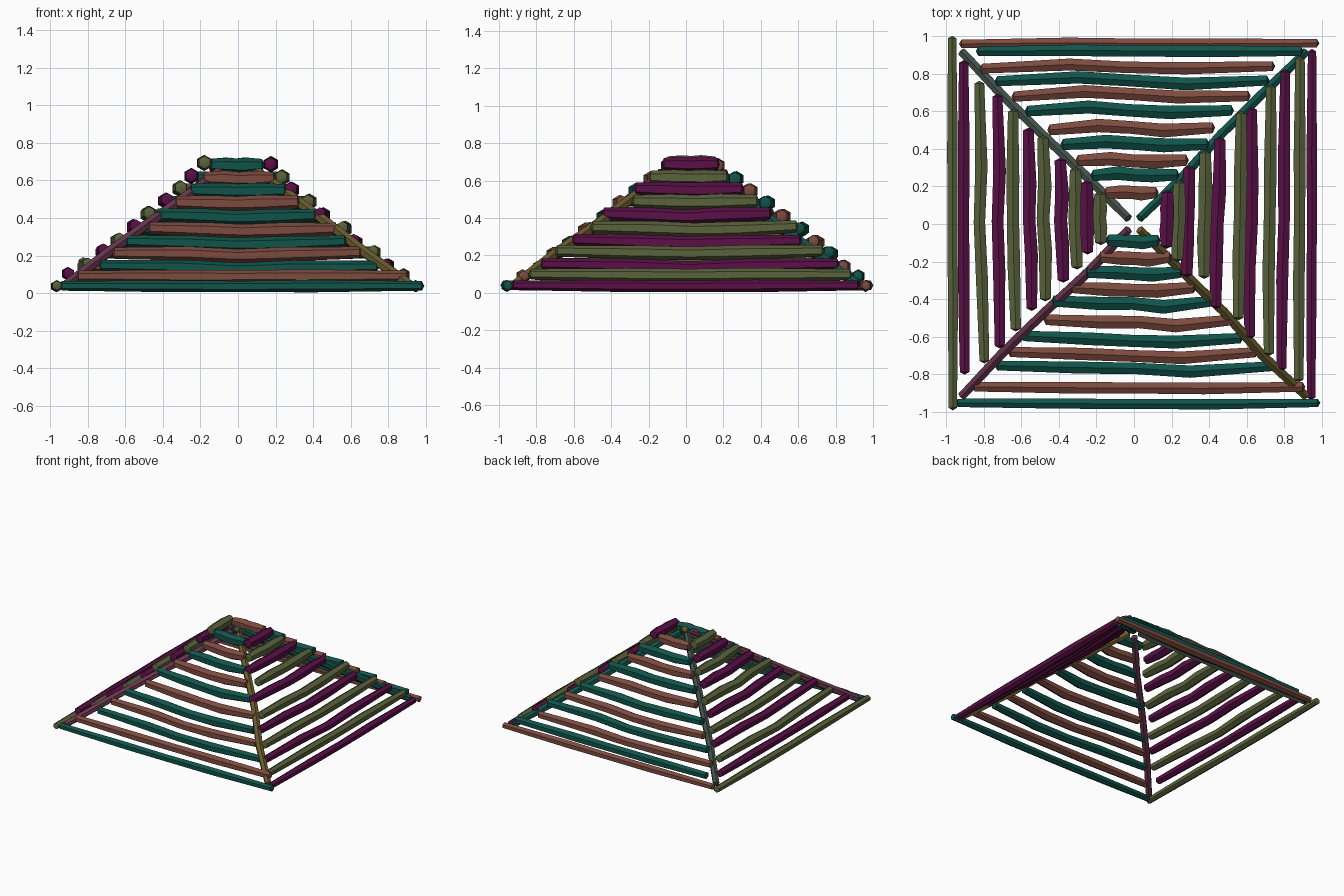
import bpy, bmesh, math, random
from mathutils import Vector

if "Cube" in bpy.data.objects:
    bpy.data.objects.remove(bpy.data.objects["Cube"])

random.seed(4)


def paint(name, rgb):
    m = bpy.data.materials.new(name)
    m.diffuse_color = (*rgb, 1)
    m.use_nodes = True
    m.node_tree.nodes["Principled BSDF"].inputs["Base Color"].default_value = m.diffuse_color
    return m


TEAL = paint("teal", (0.005, 0.088, 0.068))
BROWN = paint("red brown", (0.205, 0.07, 0.05))
PLUM = paint("plum", (0.105, 0.005, 0.064))
OLIVE = paint("olive", (0.103, 0.125, 0.045))
MAUVE = paint("mauve", (0.145, 0.038, 0.08))
OCHRE = paint("ochre", (0.141, 0.105, 0.025))
GREY = paint("grey green", (0.053, 0.078, 0.064))


def log(name, points, radii, mat, sides=6):
    """Rough hewn stick: rings along a path, closed by blunt points."""
    bm = bmesh.new()
    pts = [Vector(p) for p in points]
    axis = (pts[-1] - pts[0]).normalized()
    u = axis.cross(Vector((0, 0, 1))).normalized()
    v = u.cross(axis)
    rings = []
    for p, r in zip(pts, radii):
        ring = []
        for i in range(sides):
            a = 2 * math.pi * (i + 0.5) / sides
            ring.append(bm.verts.new(p + r * (u * math.cos(a) + v * math.sin(a))))
        rings.append(ring)
    for r0, r1 in zip(rings, rings[1:]):
        for i in range(sides):
            j = (i + 1) % sides
            bm.faces.new((r0[i], r0[j], r1[j], r1[i]))
    for ring, p, s in ((rings[0], pts[0], -1), (rings[-1], pts[-1], 1)):
        tip = bm.verts.new(p + axis * s * 0.014)
        for i in range(sides):
            bm.faces.new((ring[i], ring[(i + 1) % sides], tip))
    bmesh.ops.recalc_face_normals(bm, faces=bm.faces)
    me = bpy.data.meshes.new(name)
    bm.to_mesh(me)
    bm.free()
    me.materials.append(mat)
    ob = bpy.data.objects.new(name, me)
    bpy.context.collection.objects.link(ob)
    bpy.context.view_layer.objects.active = ob
    ob.select_set(True)
    bpy.ops.object.shade_smooth_by_angle(angle=math.radians(35))
    ob.select_set(False)


# Height of the eleven courses, shared by all four slopes
HEIGHTS = [0.04, 0.09, 0.14, 0.21, 0.27, 0.34, 0.41, 0.48, 0.545, 0.61, 0.68]


def slope(name, along_x, rows, mats, bend, lift=0.0):
    """Rows of (offset from centre, start, end), bottom course first."""
    for k, (d, a, b) in enumerate(rows):
        r = 0.030 if k == 0 else 0.033 + 0.001 * min(k, 7)
        z = HEIGHTS[k] + (lift if k else -0.002)
        scale = 0.25 if k < 2 else min(1, (b - a) / 1.1)
        pts, radii = [], []
        for i, t in enumerate((0, 0.3, 0.5, 0.7, 1)):
            q = d + scale * (bend[i] + random.uniform(-0.006, 0.006))
            s = a + 0.012 + (b - a - 0.024) * t
            h = z + scale * ((0.006, -0.002, -0.01, -0.004, 0.004)[i]
                             + random.uniform(-0.004, 0.004))
            pts.append((s, q, h) if along_x else (q, s, h))
            radii.append(r * (0.85, 1.05, 1, 1.08, 0.85)[i])
        log(f"{name}_log_{k + 1}", pts, radii, mats[k % 2])


# Front slope
slope("front", True, [
    (-0.955, -0.95, 0.99), (-0.87, -0.86, 0.91), (-0.765, -0.74, 0.75),
    (-0.695, -0.67, 0.66), (-0.61, -0.60, 0.58), (-0.52, -0.48, 0.53),
    (-0.42, -0.44, 0.42), (-0.345, -0.34, 0.33), (-0.26, -0.26, 0.26),
    (-0.18, -0.19, 0.20), (-0.09, -0.15, 0.14)],
    (TEAL, BROWN), (0.014, -0.002, -0.008, -0.022, 0.008))

# Back slope
slope("back", True, [
    (0.96, -0.93, 0.985), (0.92, -0.84, 0.90), (0.83, -0.82, 0.75),
    (0.755, -0.74, 0.72), (0.68, -0.65, 0.62), (0.595, -0.58, 0.53),
    (0.505, -0.46, 0.43), (0.42, -0.39, 0.40), (0.335, -0.31, 0.29),
    (0.26, -0.23, 0.24), (0.165, -0.16, 0.13)],
    (BROWN, TEAL), (0.0, 0.022, 0.008, -0.006, 0.004))

# Right slope
slope("right", False, [
    (0.945, -0.935, 0.93), (0.88, -0.84, 0.89), (0.795, -0.78, 0.82),
    (0.72, -0.70, 0.74), (0.62, -0.61, 0.62), (0.56, -0.51, 0.60),
    (0.445, -0.45, 0.46), (0.375, -0.29, 0.39), (0.285, -0.28, 0.31),
    (0.235, -0.20, 0.23), (0.175, -0.13, 0.18)],
    (PLUM, OLIVE), (-0.008, -0.006, 0.004, 0.006, 0.012), 0.007)

# Left slope
slope("left", False, [
    (-0.965, -0.99, 1.0), (-0.905, -0.80, 0.87), (-0.81, -0.74, 0.76),
    (-0.72, -0.66, 0.69), (-0.64, -0.57, 0.61), (-0.55, -0.46, 0.51),
    (-0.475, -0.41, 0.47), (-0.385, -0.31, 0.35), (-0.31, -0.24, 0.30),
    (-0.25, -0.16, 0.23), (-0.18, -0.11, 0.17)],
    (OLIVE, PLUM), (0.008, 0.0, -0.008, 0.0, -0.008), 0.014)

# Four corner beams rising to the open peak
for name, sx, sy, mat in (("back_right", 1, 1, TEAL), ("front_left", -1, -1, MAUVE),
                          ("back_left", -1, 1, GREY), ("front_right", 1, -1, OCHRE)):
    pts = []
    for t in (0, 0.25, 0.5, 0.75, 1):
        d = 0.915 + (0.03 - 0.915) * t
        w = random.uniform(-0.008, 0.008) if 0 < t < 1 else 0
        pts.append((sx * (d + w), sy * (d - w), 0.045 + 0.655 * t))
    log(f"{name}_corner_beam", pts, (0.026, 0.029, 0.028, 0.029, 0.025), mat)
